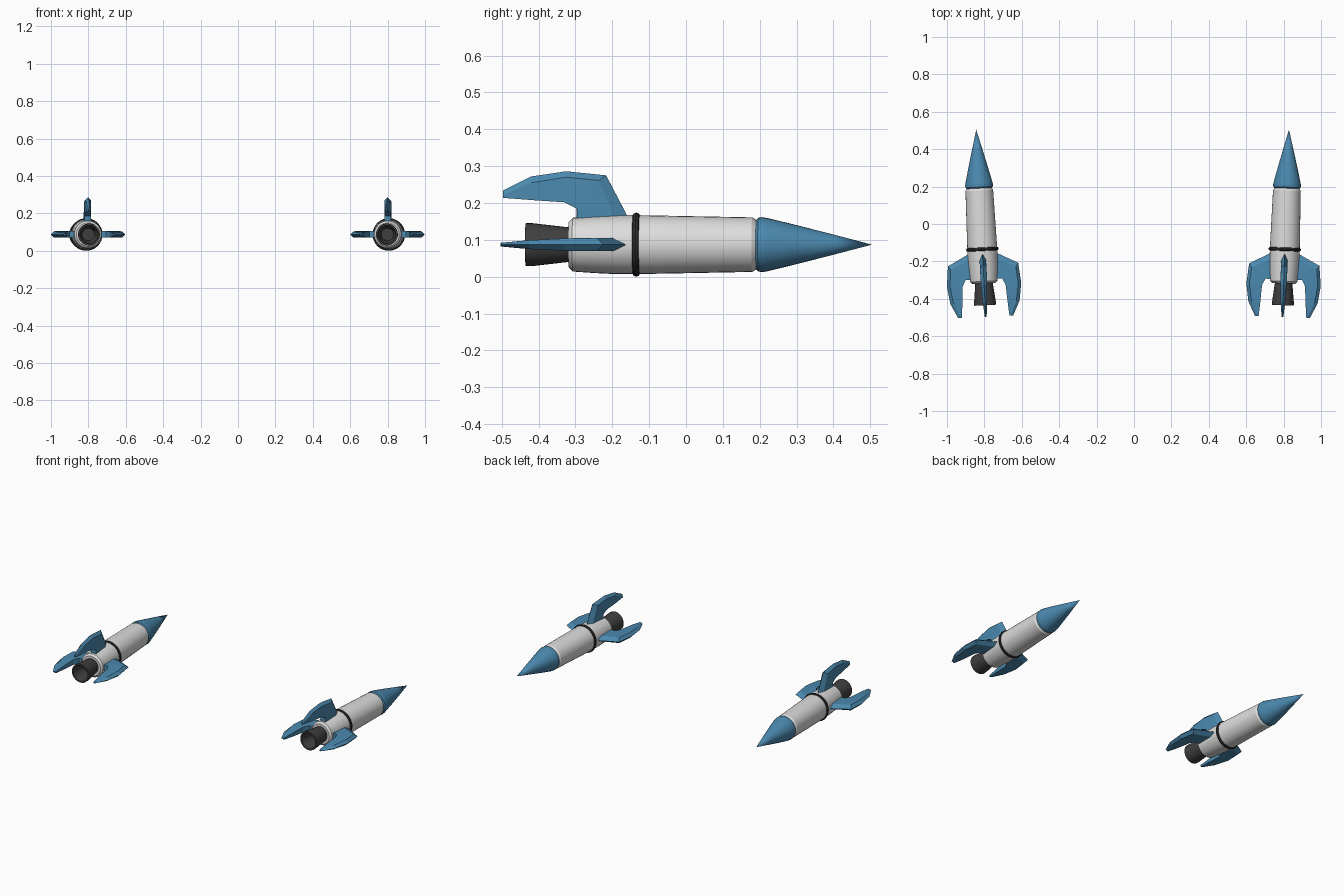
import bpy, bmesh, math
from mathutils import Matrix

if "Cube" in bpy.data.objects:
    bpy.data.objects.remove(bpy.data.objects["Cube"])


def mat(name, rgb):
    m = bpy.data.materials.new(name)
    m.diffuse_color = (*rgb, 1)
    m.use_nodes = True
    m.node_tree.nodes["Principled BSDF"].inputs["Base Color"].default_value = m.diffuse_color
    return m


BLUE = mat("blue paint", (0.07, 0.25, 0.43))
WHITE = mat("white hull", (0.72, 0.72, 0.72))
BLACK = mat("black band", (0.025, 0.025, 0.025))
GREY = mat("dark grey nozzle", (0.05, 0.05, 0.05))


def finish(bm, name, material, place, smooth):
    bmesh.ops.recalc_face_normals(bm, faces=bm.faces)
    me = bpy.data.meshes.new(name)
    bm.to_mesh(me)
    bm.free()
    me.materials.append(material)
    ob = bpy.data.objects.new(name, me)
    bpy.context.collection.objects.link(ob)
    ob.matrix_world = place
    if smooth:
        bpy.ops.object.select_all(action='DESELECT')
        ob.select_set(True)
        bpy.context.view_layer.objects.active = ob
        bpy.ops.object.shade_smooth_by_angle(angle=math.radians(30))


def lathe(name, profile, material, place, closed=False, n=32):
    """Revolve (y, radius) points around the y axis; radius 0 is a pole."""
    bm = bmesh.new()
    rings = []
    for y, r in profile:
        if r == 0:
            rings.append([bm.verts.new((0, y, 0))] * n)
        else:
            rings.append([bm.verts.new((r * math.cos(2 * math.pi * i / n), y,
                                        r * math.sin(2 * math.pi * i / n))) for i in range(n)])
    pairs = list(zip(rings, rings[1:]))
    if closed:
        pairs.append((rings[-1], rings[0]))
    for a, b in pairs:
        for i in range(n):
            j = (i + 1) % n
            bm.faces.new(list(dict.fromkeys((a[i], a[j], b[j], b[i]))))
    finish(bm, name, material, place, True)


# fin stations: knife edge (y, r), ridge (y, r), inner edge (y, r), half thickness
FIN = [((-0.150, 0.060), (-0.188, 0.060), (-0.296, 0.060), 0.0175),
       ((-0.217, 0.188), (-0.236, 0.174), (-0.296, 0.098), 0.0175),
       ((-0.325, 0.199), (-0.325, 0.183), (-0.330, 0.115), 0.0165),
       ((-0.420, 0.185), (-0.420, 0.168), (-0.420, 0.121), 0.012),
       ((-0.497, 0.147), (-0.497, 0.134), (-0.497, 0.127), 0.005)]


def fin(name, place):
    bm = bmesh.new()
    rings = []
    for o, r, i, t in FIN:
        pts = [(0, *o), (t, *r), (t, *i), (-t, *i), (-t, *r)]
        rings.append([bm.verts.new(p) for p in pts])
    for a, b in zip(rings, rings[1:]):
        for k in range(5):
            m = (k + 1) % 5
            bm.faces.new((a[k], a[m], b[m], b[k]))
    bm.faces.new(rings[0])
    bm.faces.new(rings[-1])
    finish(bm, name, BLUE, place, False)


def rocket(side, x, yaw):
    place = Matrix.Translation((x, 0, 0.087)) @ Matrix.Rotation(math.radians(yaw), 4, 'Z')
    # hull with chamfered ends
    lathe(side + "_hull", [(-0.318, 0), (-0.318, 0.062), (-0.307, 0.073), (-0.25, 0.077),
                           (-0.20, 0.0795), (-0.135, 0.080), (0.0, 0.0775), (0.18, 0.074),
                           (0.193, 0.066), (0.193, 0)], WHITE, place)
    # nose cone
    lathe(side + "_nose_cone", [(0.19, 0), (0.19, 0.066), (0.197, 0.073), (0.207, 0.0745),
                                (0.222, 0.072), (0.30, 0.053), (0.40, 0.0275), (0.505, 0)],
          BLUE, place)
    # rounded band around the hull
    lathe(side + "_band", [(-0.135 + 0.010 * math.cos(a), 0.078 + 0.009 * math.sin(a))
                           for a in (k * math.pi / 4 for k in range(8))],
          BLACK, place, closed=True)
    # hollow engine nozzle
    lathe(side + "_nozzle", [(-0.31, 0), (-0.31, 0.046), (-0.42, 0.0585), (-0.435, 0.058),
                             (-0.435, 0.049), (-0.345, 0.033), (-0.345, 0)], GREY, place)
    # three fins: top, left and right
    for label, turn in (("top", 0), ("left", -90), ("right", 90)):
        fin(f"{side}_{label}_fin", place @ Matrix.Rotation(math.radians(turn), 4, 'Y'))


rocket("left", -0.818, 2.9)
rocket("right", 0.811, -2.0)
